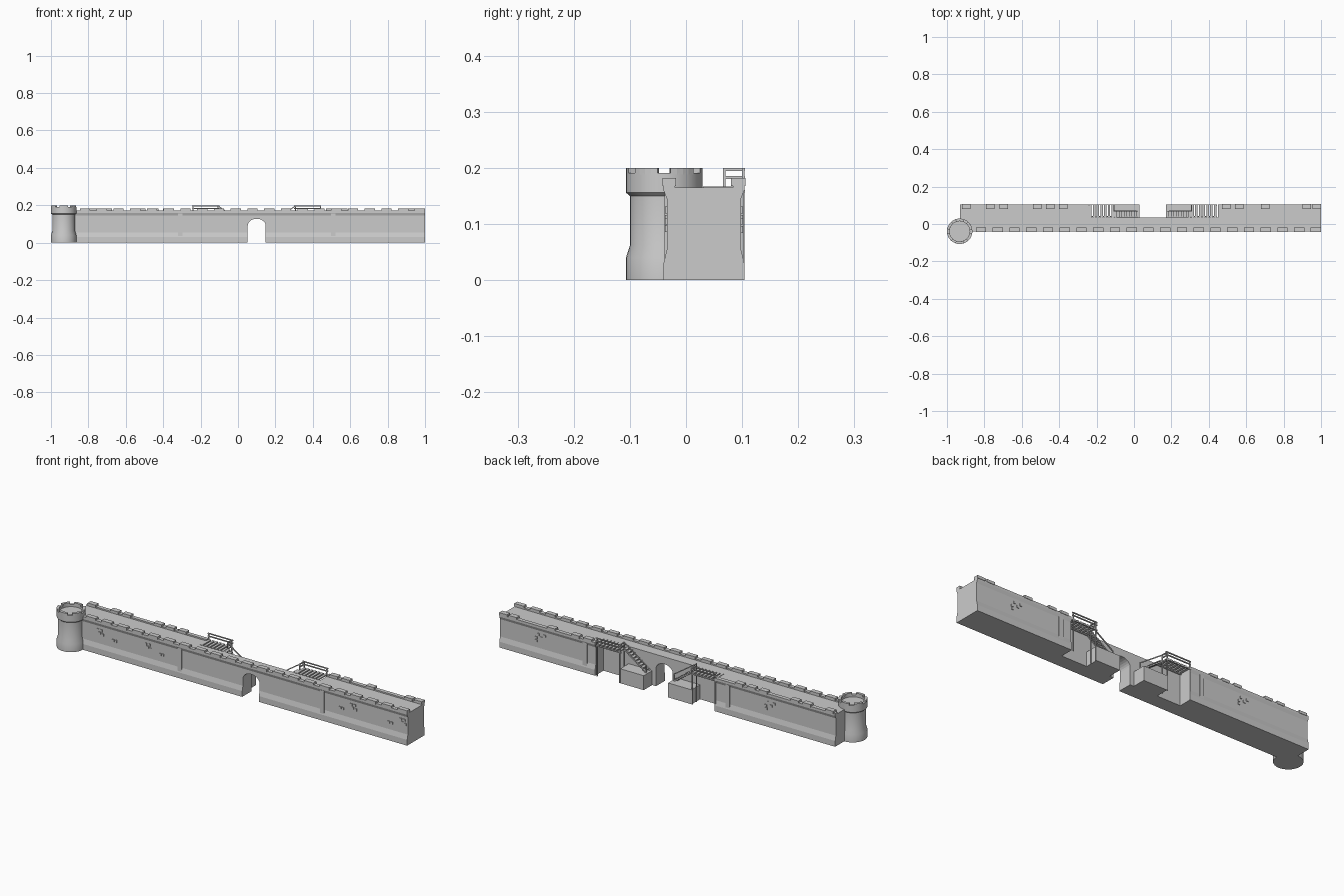
import bpy, bmesh, math
from mathutils import Vector

cube = bpy.data.objects.get("Cube")
if cube:
    bpy.data.objects.remove(cube)


def finish(name, bm):
    bmesh.ops.recalc_face_normals(bm, faces=bm.faces)
    mesh = bpy.data.meshes.new(name)
    bm.to_mesh(mesh)
    bm.free()
    ob = bpy.data.objects.new(name, mesh)
    bpy.context.collection.objects.link(ob)
    return ob


def extrude(name, points, offset):
    bm = bmesh.new()
    face = bm.faces.new([bm.verts.new(p) for p in points])
    new = bmesh.ops.extrude_face_region(bm, geom=[face])["geom"]
    moved = [v for v in new if isinstance(v, bmesh.types.BMVert)]
    bmesh.ops.translate(bm, verts=moved, vec=offset)
    return finish(name, bm)


def boxes(name, items):
    """Join boxes given as (x0, x1, y0, y1, z0, z1)."""
    bm = bmesh.new()
    for x0, x1, y0, y1, z0, z1 in items:
        verts = bmesh.ops.create_cube(bm, size=1)["verts"]
        for v in verts:
            v.co = Vector(((x0 + x1) / 2 + v.co.x * (x1 - x0),
                           (y0 + y1) / 2 + v.co.y * (y1 - y0),
                           (z0 + z1) / 2 + v.co.z * (z1 - z0)))
    return finish(name, bm)


def bars(name, lines, width=0.005):
    """Join square timber bars running between point pairs."""
    bm = bmesh.new()
    for a, b in lines:
        a, b = Vector(a), Vector(b)
        verts = bmesh.ops.create_cube(bm, size=1)["verts"]
        turn = (b - a).to_track_quat('Z', 'Y')
        for v in verts:
            co = Vector((v.co.x * width, v.co.y * width, v.co.z * (b - a).length))
            v.co = turn @ co + (a + b) / 2
    return finish(name, bm)


# Wall sections: flared base, straight middle, overhanging top
FLOOR, PARAPET, TOP = 0.165, 0.172, 0.182
front = [(-0.04, 0), (-0.04, 0.03), (-0.034, 0.055), (-0.034, 0.145),
         (-0.04, 0.16), (-0.04, PARAPET), (-0.02, PARAPET), (-0.02, FLOOR)]
back = [(0.084, FLOOR), (0.084, PARAPET), (0.104, PARAPET), (0.104, 0.16),
        (0.098, 0.145), (0.098, 0.055), (0.104, 0.03), (0.104, 0)]
thin_back = [(0.035, FLOOR), (0.035, 0)]


def wall(name, x0, x1, rear):
    return extrude(name, [(x0, y, z) for y, z in front + rear], (x1 - x0, 0, 0))


wall("right_wall", -0.93, -0.24, back)
wall("left_wall", 0.45, 1.0, back)
gate_wall = wall("gate_wall", -0.24, 0.45, thin_back)

# Arched gateway cut
ARCH_X, ARCH_W, SPRING = 0.1, 0.048, 0.092
arch = [(ARCH_X - ARCH_W, -0.1, -0.02)]
for i in range(13):
    a = math.pi * (1 - i / 12)
    arch.append((ARCH_X + ARCH_W * math.cos(a), -0.1, SPRING + 0.036 * math.sin(a)))
arch.append((ARCH_X + ARCH_W, -0.1, -0.02))
cutter = extrude("arch_cutter", arch, (0, 0.3, 0))
cutter.hide_render = True
mod = gate_wall.modifiers.new("arch", 'BOOLEAN')
mod.operation = 'DIFFERENCE'
mod.solver = 'EXACT'
mod.object = cutter
bpy.context.view_layer.objects.active = gate_wall
bpy.ops.object.modifier_apply(modifier=mod.name)
bpy.data.objects.remove(cutter)

# Merlons along both parapets
boxes("front_merlons", [(x, x + 0.055, -0.042, -0.018, PARAPET - 0.004, TOP)
                        for x in [-0.845 + 0.0895 * i for i in range(21)]])
rear_x = [-0.92, -0.79, -0.72, -0.54, -0.47, -0.4, 0.47, 0.54, 0.68, 0.9, 0.955]
boxes("rear_merlons", [(x, x + 0.045, 0.08, 0.106, PARAPET - 0.004, TOP)
                       for x in rear_x])

# Shallow pilasters that divide the wall faces
boxes("pilasters", [(x - 0.012, x + 0.012, y, y + 0.01, 0.03, 0.155)
                    for x in (-0.31, 0.51) for y in (-0.0385, 0.0925)])

# Raised stones in small clusters
cluster = [(-0.015, 0.125), (0.005, 0.125), (-0.005, 0.11), (0.012, 0.105)]
stones = []
for x in (-0.765, -0.49, 0.69, 0.975):
    stones += [(x + dx, -0.0375, z) for dx, z in cluster]
for x in (-0.685, -0.415, 0.62, 0.9):
    stones += [(x - 0.008, -0.0375, 0.092), (x + 0.008, -0.0375, 0.092)]
for x in (-0.55, 0.77):
    stones += [(x + dx * 1.8, 0.0945, z) for dx, z in cluster]
    stones.append((x + 0.02, 0.0945, 0.09))
boxes("raised_stones", [(x - 0.006, x + 0.006, y, y + 0.007, z - 0.006, z + 0.006)
                        for x, y, z in stones])

# Stairs, landings and timber platforms mirrored about the gateway
BLOCK = 0.075
for side, s in (("right", -1), ("left", 1)):
    def at(d):
        return ARCH_X + s * d

    def span(d0, d1):
        return tuple(sorted((at(d0), at(d1))))

    boxes(side + "_landing", [span(0.07, 0.205) + (0.03, 0.104, 0, BLOCK)])
    steps = 9
    run, rise = 0.12 / steps, (FLOOR - BLOCK) / steps
    boxes(side + "_stair_treads",
          [span(0.085 + i * run, 0.085 + (i + 1.2) * run)
           + (0.037, 0.07, BLOCK + (i + 0.6) * rise, BLOCK + (i + 1) * rise)
           for i in range(steps)])
    bars(side + "_stair_strings", [((at(0.08), y, BLOCK), (at(0.205), y, FLOOR - 0.003))
                                   for y in (0.038, 0.069)], 0.006)
    boxes(side + "_platform_planks",
          [span(0.207 + i * 0.02, 0.22 + i * 0.02) + (0.03, 0.104, 0.161, 0.167)
           for i in range(7)])
    lines = [((at(d), 0.102, 0), (at(d), 0.102, 0.2)) for d in (0.208, 0.34)]
    lines += [((at(0.208), 0.068, 0), (at(0.208), 0.068, 0.2))]
    lines += [((at(0.2), 0.103, z), (at(0.345), 0.103, z)) for z in (0.158, 0.183, 0.197)]
    lines += [((at(0.208), 0.068, z), (at(0.208), 0.103, z)) for z in (0.183, 0.197)]
    lines += [((at(0.2), 0.04, 0.158), (at(0.345), 0.04, 0.158))]
    # Sloping handrail with its newel post
    lines += [((at(0.08), 0.068, BLOCK), (at(0.08), 0.068, BLOCK + 0.038)),
              ((at(0.08), 0.068, BLOCK + 0.035), (at(0.208), 0.068, 0.197))]
    bars(side + "_platform_frame", lines)

# Round corner tower: lathe profile with an open crown
TX, TY, SIDES = -0.932, -0.039, 32
profile = [(0, 0), (0.068, 0), (0.068, 0.04), (0.061, 0.062), (0.061, 0.15),
           (0.068, 0.156), (0.068, 0.191), (0.054, 0.191), (0.054, 0.18), (0, 0.18)]
bm = bmesh.new()
verts = [bm.verts.new((TX + r, TY, z)) for r, z in profile]
edges = [bm.edges.new(pair) for pair in zip(verts, verts[1:])]
bmesh.ops.spin(bm, geom=verts + edges, cent=(TX, TY, 0), axis=(0, 0, 1),
               angle=math.tau, steps=SIDES)
bmesh.ops.remove_doubles(bm, verts=bm.verts, dist=0.0001)
tower = finish("corner_tower", bm)
bpy.ops.object.select_all(action='DESELECT')
tower.select_set(True)
bpy.context.view_layer.objects.active = tower
bpy.ops.object.shade_smooth_by_angle(angle=math.radians(30))

# Curved merlons on the tower crown
for i in range(6):
    mid = math.tau * (i + 0.5) / 6
    angles = [mid + math.radians(a) for a in (-20, -10, 0, 10, 20)]
    ring = [(0.068, a) for a in angles] + [(0.054, a) for a in reversed(angles)]
    extrude("tower_merlon_%d" % (i + 1),
            [(TX + r * math.cos(a), TY + r * math.sin(a), 0.188) for r, a in ring],
            (0, 0, 0.012))
